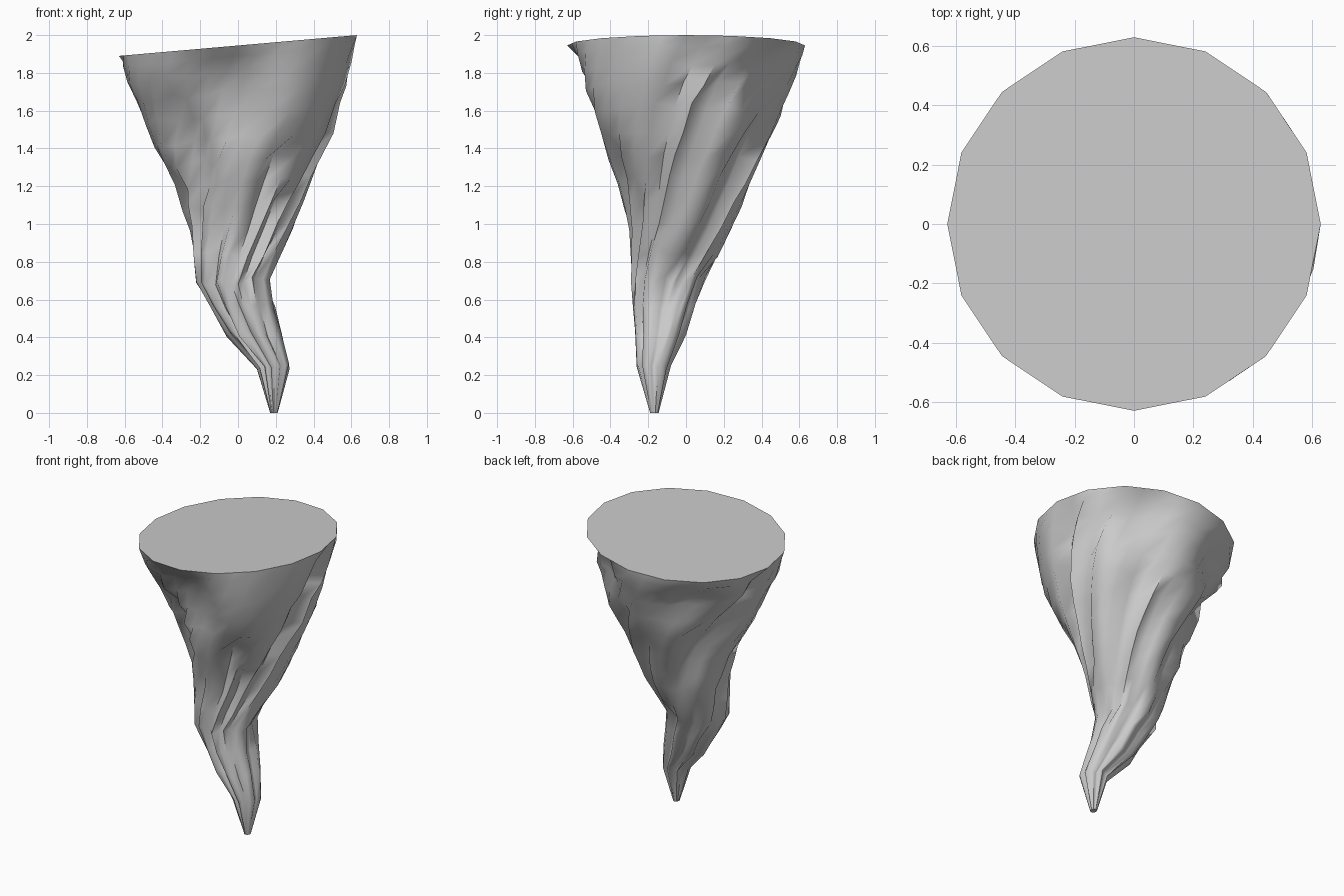
import bpy, bmesh, math, random

cube = bpy.data.objects.get("Cube")
if cube:
    bpy.data.objects.remove(cube, do_unlink=True)

random.seed(11)
COLS = 32

# Outline of the rock at each level: z, x min, x max, y min, y max
LEVELS = [
    (0.00, 0.17, 0.21, -0.19, -0.145),
    (0.25, 0.10, 0.275, -0.26, -0.08),
    (0.42, -0.06, 0.235, -0.268, 0.00),
    (0.56, -0.145, 0.20, -0.28, 0.05),
    (0.70, -0.22, 0.175, -0.29, 0.10),
    (0.84, -0.24, 0.23, -0.295, 0.17),
    (0.98, -0.26, 0.295, -0.30, 0.245),
    (1.10, -0.295, 0.345, -0.325, 0.295),
    (1.22, -0.335, 0.395, -0.36, 0.345),
    (1.34, -0.385, 0.445, -0.41, 0.395),
    (1.46, -0.435, 0.50, -0.46, 0.45),
    (1.58, -0.49, 0.54, -0.51, 0.495),
    (1.70, -0.54, 0.575, -0.55, 0.54),
    (1.80, -0.585, 0.60, -0.585, 0.58),
    (1.89, -0.61, 0.617, -0.61, 0.61),
]

# Spiral grooves: starting column, width in columns, lowest z, highest z, depth
GROOVES = [
    (0, 2, 0.60, 1.93, 0.15), (2, 2, 0.90, 1.85, 0.15), (4, 3, 1.62, 1.95, 0.15),
    (6, 3, 0.60, 1.62, 0.18), (9, 2, 0.80, 1.38, 0.17), (13, 3, 0.90, 1.62, 0.18),
    (15, 2, 1.40, 1.93, 0.17), (19, 3, 0.75, 1.35, 0.16), (28, 2, 0.80, 1.45, 0.20),
    (30, 2, 0.60, 1.15, 0.18), (4, 3, 0.10, 0.85, 0.20), (10, 3, 0.10, 0.80, 0.20),
    (14, 3, 0.10, 0.85, 0.20), (18, 2, 0.10, 0.75, 0.20), (22, 2, 0.10, 1.20, 0.20),
    (25, 2, 0.10, 1.10, 0.22), (28, 2, 0.10, 0.80, 0.22), (0, 2, 0.10, 0.60, 0.20),
]

# Broad hollows (and one swelling): angle in degrees, z, angular size, height, depth
HOLLOWS = [
    (229, 1.43, 16, 0.27, 0.25),   # notch in the front
    (261, 1.66, 23, 0.23, 0.19),   # hollow between the front rim and ledge
    (303, 1.52, 17, 0.28, -0.06),  # swelling beside it
    (54, 1.74, 18, 0.17, 0.16),    # bowl on the back
    (130, 1.72, 19, 0.14, 0.16),   # hollow above the back ledge
    (150, 1.36, 11, 0.18, 0.10),
]


def depth(col, angle, z):
    """Fraction by which the surface is sunk below its outline."""
    cuts = [0.0]
    swell = 0.0
    for c, width, low, high, amount in GROOVES:
        gap = (col - c) % COLS
        side = min(1.0, 1.5 * max(0.0, 1 - abs(2 * gap / width - 1)))
        fade = min(1.0, max(0.0, min(z - low, high - z) / 0.10 + 0.2))
        cuts.append(amount * side * fade)
    for a, hz, wide, tall, amount in HOLLOWS:
        gap = (math.degrees(angle) - a + 180) % 360 - 180
        d = amount * math.exp(-(gap / wide) ** 4 - ((z - hz) / tall) ** 4)
        cuts.append(d)
        swell += min(0.0, d)
    return max(cuts) + swell


bm = bmesh.new()
rings = []
for z, x0, x1, y0, y1 in LEVELS:
    cx, cy, rx, ry = (x0 + x1) / 2, (y0 + y1) / 2, (x1 - x0) / 2, (y1 - y0) / 2
    spin = 0.85 * (max(z, 0.6) - 1.95)
    tilt = 0.087 * min(1, z / 1.6)
    ring = []
    for i in range(COLS):
        a = math.tau * i / COLS + spin
        s = 1.0 if z == 0 else 1.015 - depth(i, a, z) - random.uniform(0, 0.015)
        x, y = cx + rx * s * math.cos(a), cy + ry * s * math.sin(a)
        dz = random.uniform(-0.02, 0.02) if 0 < z < 1.85 else 0
        ring.append(bm.verts.new((x, y, z + tilt * (x - cx) + dz)))
    rings.append(ring)

# Sloping sixteen-sided rim, with a midpoint on each straight side
rim = []
for i in range(COLS):
    a = math.tau * i / COLS
    r = 0.63 * (1 if i % 2 == 0 else math.cos(math.pi / 16))
    x, y = r * math.cos(a), r * math.sin(a)
    rim.append(bm.verts.new((x, y, 1.945 + 0.0873 * x)))
rings.append(rim)

# Skin the levels, then close the tip and the flat top
for low, high in zip(rings, rings[1:]):
    for i in range(COLS):
        j = (i + 1) % COLS
        bm.faces.new((low[i], low[j], high[j], high[i]))
bm.faces.new(rings[0][::-1])
bm.faces.new(rim)

mesh = bpy.data.meshes.new("hanging_rock")
bm.to_mesh(mesh)
bm.free()
rock = bpy.data.objects.new("hanging_rock", mesh)
bpy.context.scene.collection.objects.link(rock)

# Plain grey stone
grey = bpy.data.materials.new("grey_stone")
colour = (0.6, 0.6, 0.6, 1)
grey.diffuse_color = colour
grey.use_nodes = True
grey.node_tree.nodes["Principled BSDF"].inputs["Base Color"].default_value = colour
mesh.materials.append(grey)

bpy.context.view_layer.objects.active = rock
rock.select_set(True)
bpy.ops.object.shade_smooth_by_angle(angle=math.radians(70))
